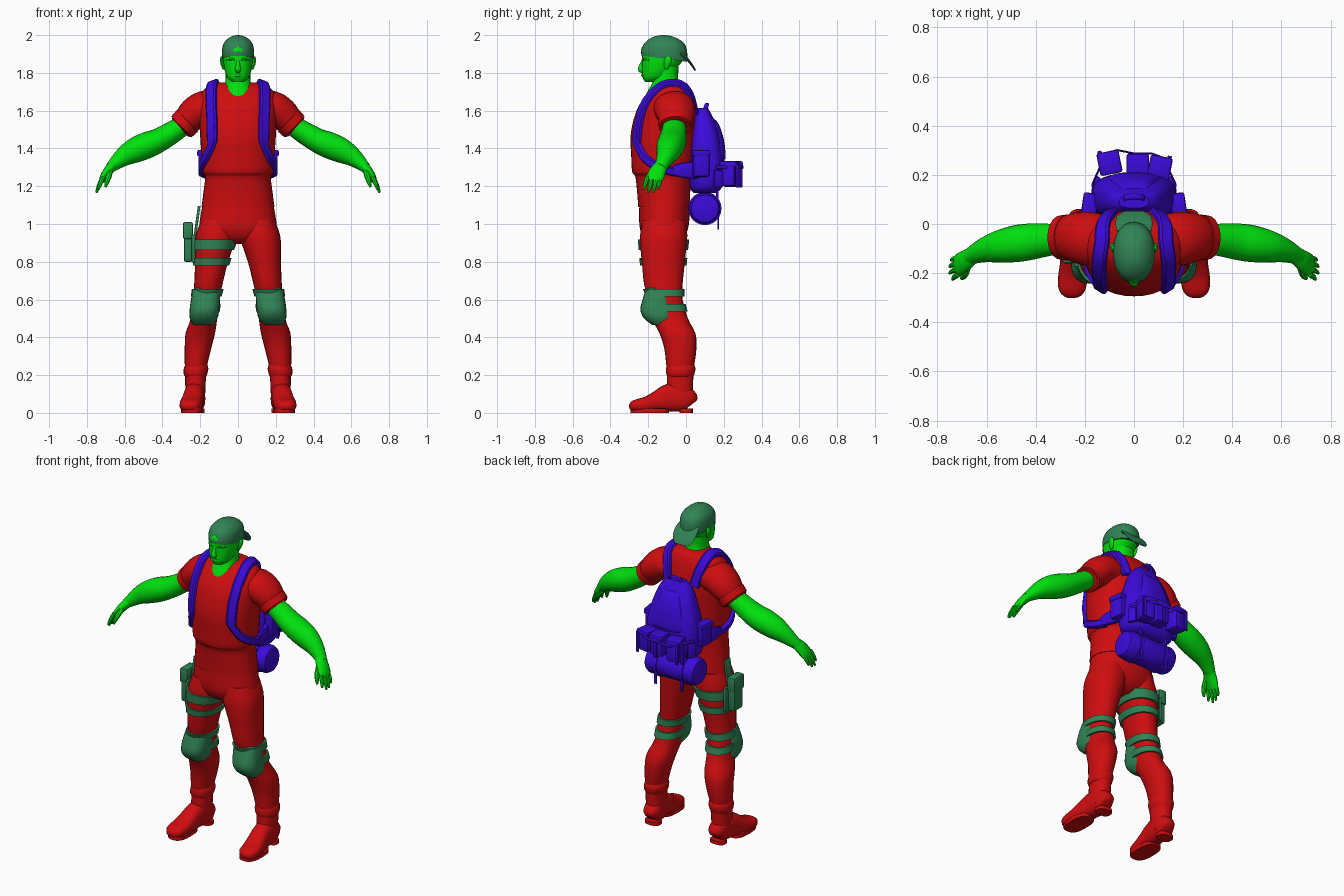
import bpy, bmesh, math
from mathutils import Vector, Matrix
from mathutils.bvhtree import BVHTree


def material(name, rgb):
    m = bpy.data.materials.new(name)
    m.diffuse_color = (*rgb, 1)
    return m


SKIN = material("bright_green", (0.0, 0.75, 0.004))
RED = material("red", (0.62, 0.004, 0.005))
BLUE = material("violet_blue", (0.045, 0.003, 0.70))
TEAL = material("dull_green", (0.03, 0.23, 0.09))


def finish(name, bm, mat):
    bmesh.ops.recalc_face_normals(bm, faces=bm.faces)
    me = bpy.data.meshes.new(name)
    bm.to_mesh(me)
    bm.free()
    me.materials.append(mat)
    ob = bpy.data.objects.new(name, me)
    bpy.context.collection.objects.link(ob)
    return ob


def curve(rows, k=3):
    """Catmull-Rom interpolation of equal-length rows."""
    out = []
    for i in range(len(rows) - 1):
        p0, p1 = rows[max(i - 1, 0)], rows[i]
        p2, p3 = rows[i + 1], rows[min(i + 2, len(rows) - 1)]
        for j in range(k):
            t = j / k
            out.append(tuple(0.5 * (2 * b + (c - a) * t + (2 * a - 5 * b + 4 * c - d) * t * t
                                    + (3 * b - a - 3 * c + d) * t ** 3)
                             for a, b, c, d in zip(p0, p1, p2, p3)))
    return out + [tuple(rows[-1])]


def skin_rings(name, rings, mat):
    bm = bmesh.new()
    vs = [[bm.verts.new(p) for p in r] for r in rings]
    n = len(vs[0])
    for a, b in zip(vs, vs[1:]):
        for i in range(n):
            bm.faces.new((a[i], a[(i + 1) % n], b[(i + 1) % n], b[i]))
    bm.faces.new(vs[0])
    bm.faces.new(vs[-1])
    return finish(name, bm, mat)


def oval(n, e):
    for i in range(n):
        c, s = math.cos(2 * math.pi * i / n), math.sin(2 * math.pi * i / n)
        yield (math.copysign(abs(c) ** (2 / e), c), math.copysign(abs(s) ** (2 / e), s))


def loft(name, rows, mat, s=1, n=24, e=2.2, k=3):
    """Level rings: cx, cy, z, rx, ry, tilt (z rise per unit y)."""
    rows = [tuple(r) + (0,) * (6 - len(r)) for r in rows]
    rings = [[(s * (cx + rx * u), cy + ry * v, z + t * ry * v) for u, v in oval(n, e)]
             for cx, cy, z, rx, ry, t in (curve(rows, k) if k > 1 else rows)]
    return skin_rings(name, rings, mat)


def sweep(name, rows, mat, ref=(0, 1, 0), s=1, n=16, e=2.0, k=3):
    """Rings across a path: x, y, z, radius along ref, radius across."""
    rows = curve(rows, k) if k > 1 else rows
    pts = [Vector(r[:3]) for r in rows]
    rings = []
    for i, r in enumerate(rows):
        t = (pts[min(i + 1, len(pts) - 1)] - pts[max(i - 1, 0)]).normalized()
        a = Vector(ref)
        a = (a - t * a.dot(t)).normalized()
        b = t.cross(a)
        ring = [pts[i] + a * (r[3] * u) + b * (r[4] * v) for u, v in oval(n, e)]
        rings.append([(s * p.x, p.y, p.z) for p in ring])
    return skin_rings(name, rings, mat)


def box(name, loc, size, mat, rot=(0, 0, 0), bevel=0.01):
    bm = bmesh.new()
    bmesh.ops.create_cube(bm, size=1)
    bmesh.ops.scale(bm, vec=size, verts=bm.verts)
    if bevel:
        bmesh.ops.bevel(bm, geom=bm.edges[:], offset=bevel, segments=2, affect='EDGES', profile=0.5)
    for i, ax in enumerate('XYZ'):
        bmesh.ops.rotate(bm, verts=bm.verts, matrix=Matrix.Rotation(rot[i], 3, ax))
    bmesh.ops.translate(bm, vec=loc, verts=bm.verts)
    return finish(name, bm, mat)


# Shirt body with a small overhang above the waist, and trouser seat
shirt = loft("shirt", [(0, -.115, 1.09, .193, .138), (0, -.118, 1.16, .184, .14), (0, -.12, 1.25, .174, .148),
                       (0, -.122, 1.275, .188, .163), (0, -.12, 1.36, .193, .17), (0, -.12, 1.46, .2, .174),
                       (0, -.11, 1.55, .205, .168), (0, -.10, 1.63, .208, .148), (0, -.085, 1.695, .192, .115),
                       (0, -.075, 1.735, .148, .085), (0, -.07, 1.75, .095, .06)], RED, n=36)
loft("trouser_seat", [(0, -.115, 1.105, .187, .132), (0, -.115, 1.03, .2, .133), (0, -.117, .97, .2, .126),
                      (0, -.118, .92, .13, .10), (0, -.118, .895, .06, .06)], RED, n=32)

# Neck and head
loft("neck", [(0, -.125, 1.68, .07, .102, .35), (0, -.12, 1.72, .074, .086, .25),
              (0, -.11, 1.76, .066, .068, .15), (0, -.105, 1.83, .066, .066)], SKIN)
loft("head", [(0, -.187, 1.752, .028, .03), (0, -.168, 1.772, .054, .06), (0, -.152, 1.80, .067, .08),
              (0, -.135, 1.84, .076, .098), (0, -.12, 1.88, .08, .113), (0, -.115, 1.93, .078, .113),
              (0, -.115, 1.97, .055, .085)], SKIN)
sweep("nose", [(0, -.222, 1.872, .008, .008), (0, -.236, 1.84, .011, .012), (0, -.24, 1.818, .017, .016),
               (0, -.228, 1.806, .011, .008)], SKIN, ref=(1, 0, 0), n=10)
sweep("lips", [(-.026, -.222, 1.785, .004, .004), (0, -.231, 1.787, .009, .007),
               (.026, -.222, 1.785, .004, .004)], SKIN, ref=(0, 0, 1), n=8)
for s in (1, -1):
    sweep("brow", [(.012, -.228, 1.867, .006, .007), (.035, -.222, 1.873, .008, .009),
                   (.06, -.195, 1.868, .005, .006)], SKIN, ref=(0, 0, 1), s=s, n=8)
    sweep("ear", [(.076, -.105, 1.82, .008, .006), (.084, -.10, 1.845, .018, .008),
                  (.088, -.095, 1.87, .02, .008), (.086, -.095, 1.887, .01, .005)], SKIN, s=s, n=10)

# Cap worn backwards: crown, bill, opening above the forehead
loft("cap_crown", [(0, -.115, 1.875, .083, .121, -.13), (0, -.115, 1.91, .085, .122, -.05),
                   (0, -.115, 1.95, .079, .11), (0, -.117, 1.978, .058, .08), (0, -.12, 1.995, .03, .042),
                   (0, -.12, 2.0, .006, .009)], TEAL, n=28)
sweep("cap_bill", [(0, -.03, 1.905, .07, .012), (0, .0, 1.88, .075, .008), (0, .03, 1.843, .07, .006),
                   (0, .05, 1.812, .045, .004)], TEAL, ref=(1, 0, 0), n=16, e=2.5)
sweep("cap_opening", [(0, -.234, 1.912, .026, .005), (0, -.2325, 1.925, .022, .005),
                      (0, -.227, 1.938, .007, .004)], SKIN, ref=(1, 0, 0), n=12)

LEG = [(.105, -.115, 1.02, .09, .115), (.115, -.118, .94, .108, .125), (.13, -.12, .86, .098, .12),
       (.143, -.12, .78, .085, .112), (.157, -.12, .68, .075, .102), (.17, -.108, .6, .07, .09),
       (.18, -.085, .5, .07, .095), (.2, -.045, .42, .078, .095), (.212, -.03, .34, .07, .085),
       (.222, -.03, .26, .06, .075), (.224, -.03, .23, .056, .069)]
LEG_FINE = curve(LEG, 8)


def leg_band(name, z, h, s, mat, grow=.011):
    rows = []
    for zz, g in ((z - h / 2, 0), (z - h / 2, grow), (z + h / 2, grow), (z + h / 2, 0)):
        r = min(LEG_FINE, key=lambda q: abs(q[2] - zz))
        rows.append((r[0], r[1], zz, r[3] + g, r[4] + g))
    loft(name, rows, mat, s, k=1)


for s in (1, -1):
    # Sleeve with rolled cuff
    sweep("sleeve", [(.12, -.07, 1.61, .105, .085), (.18, -.062, 1.615, .11, .09), (.235, -.055, 1.58, .103, .087),
                     (.275, -.055, 1.54, .088, .074), (.305, -.055, 1.51, .08, .066)], RED, s=s, n=20)
    sweep("sleeve_cuff", [(.265, -.055, 1.549, .082, .068), (.269, -.055, 1.545, .094, .08),
                          (.299, -.055, 1.515, .09, .077), (.305, -.055, 1.51, .07, .06)], RED, s=s, n=20, k=1)
    # Arm, palm, fingers and thumb
    sweep("arm", [(.25, -.06, 1.55, .06, .05), (.34, -.064, 1.49, .065, .058), (.42, -.072, 1.443, .074, .064),
                  (.48, -.08, 1.418, .075, .07), (.55, -.092, 1.388, .066, .066), (.61, -.107, 1.353, .05, .05),
                  (.66, -.128, 1.312, .036, .033), (.675, -.137, 1.298, .034, .028)], SKIN, s=s, n=20)
    sweep("palm", [(.655, -.126, 1.316, .033, .028), (.685, -.147, 1.285, .043, .026),
                   (.71, -.163, 1.25, .046, .021), (.722, -.17, 1.228, .042, .014)], SKIN, s=s, n=14)
    for i, (y0, y1, x1, z1) in enumerate(((-.204, -.226, .738, 1.183), (-.18, -.2, .75, 1.166),
                                          (-.157, -.173, .75, 1.168), (-.137, -.147, .744, 1.185))):
        sweep("finger", [(.713, y0, 1.25, .012, .012), ((.722 + x1) / 2, (y0 + y1) / 2, (1.24 + z1) / 2, .011, .011),
                         (x1, y1, z1, .006, .006)], SKIN, s=s, n=8)
    sweep("thumb", [(.675, -.165, 1.287, .016, .016), (.685, -.198, 1.25, .015, .015),
                    (.695, -.215, 1.22, .012, .012), (.702, -.222, 1.196, .006, .006)], SKIN, s=s, n=8)
    # Leg, gathered hem, boot
    loft("trouser_leg", LEG, RED, s)
    loft("trouser_hem", [(.224, -.03, .19, .054, .066), (.225, -.03, .205, .062, .074),
                         (.222, -.028, .235, .065, .078), (.22, -.028, .26, .056, .07)], RED, s)
    loft("boot_shaft", [(.226, -.025, .05, .052, .058), (.226, -.032, .12, .053, .068),
                        (.224, -.03, .215, .056, .07)], RED, s)
    sweep("boot_foot", [(.222, .036, .05, .026, .028), (.223, .022, .062, .047, .056),
                        (.227, -.03, .08, .054, .074), (.233, -.09, .08, .054, .074), (.24, -.15, .062, .057, .056),
                        (.248, -.21, .046, .06, .04), (.253, -.26, .039, .056, .033),
                        (.256, -.288, .034, .04, .024), (.257, -.3, .032, .016, .01)],
          RED, ref=(1, 0, 0), s=s, n=20, e=2.6)
    for nm, y0, y1, x0, x1, w in (("boot_heel", .036, -.035, .223, .227, .048), ("boot_sole", -.09, -.295, .236, .256, .057)):
        m = (y0 + y1) / 2
        loft(nm, [((x0 + x1) / 2, m, z, w, (y0 - y1) / 2) for z in (0, .022)], RED, s, e=2.8, k=1)
    # Knee pad with two straps
    loft("knee_pad", [(.165, -.15, .665, .058, .055), (.167, -.15, .645, .07, .066), (.172, -.152, .6, .077, .078),
                      (.178, -.155, .545, .078, .087), (.182, -.142, .5, .073, .08),
                      (.186, -.13, .465, .05, .048)], TEAL, s, e=2.6)
    leg_band("knee_strap", .635, .04, s, TEAL)
    leg_band("knee_strap", .557, .04, s, TEAL)

# Thigh holster on one leg
leg_band("thigh_strap", .89, .055, -1, TEAL)
leg_band("thigh_strap", .80, .038, -1, TEAL)
box("holster", (-.264, -.11, .895), (.045, .085, .19), TEAL)
box("holster_flap", (-.265, -.11, .965), (.054, .10, .09), TEAL)
box("holster_plate", (-.235, -.11, .87), (.02, .13, .15), TEAL, bevel=.005)
box("holster_hanger", (-.217, -.11, 1.015), (.014, .05, .16), TEAL, rot=(0, .14, 0), bevel=.003)

# Backpack body with outer pocket and lid handle
loft("backpack", [(0, .10, 1.165, .12, .06), (0, .105, 1.195, .162, .085), (0, .11, 1.29, .172, .096),
                  (0, .105, 1.4, .16, .088), (0, .10, 1.5, .13, .07), (0, .09, 1.575, .098, .048),
                  (0, .09, 1.615, .06, .025)], BLUE, n=28, e=2.8)
loft("backpack_pocket", [(0, .15, 1.34, .11, .055), (0, .15, 1.36, .12, .06), (0, .145, 1.45, .095, .055),
                         (0, .128, 1.53, .07, .045), (0, .115, 1.56, .05, .03)], BLUE, e=3)
sweep("carry_handle", [(-.04, .10, 1.60, .012, .006), (-.03, .11, 1.632, .012, .006), (.03, .11, 1.632, .012, .006),
                       (.04, .10, 1.60, .012, .006)], BLUE, n=8)
# Pouches, webbing and hanging ends on the back of the pack
for x, y, a, h in ((-.10, .245, .2, .13), (.015, .235, 0, .12), (.105, .225, -.2, .12)):
    box("back_pouch", (x, y, 1.26), (.085, .085, h), BLUE, rot=(0, 0, a), bevel=.014)
    box("pouch_flap", (x, y + .004, 1.315), (.092, .094, .035), BLUE, rot=(0, 0, a), bevel=.01)
    box("pouch_strap", (x - a * .2, y + .046, 1.255), (.018, .012, .125), BLUE, rot=(0, 0, a), bevel=.003)
sweep("pouch_webbing", [(-.17, .16, 1.3, .009, .004), (-.10, .292, 1.3, .009, .004), (0, .287, 1.3, .009, .004),
                        (.105, .275, 1.3, .009, .004), (.17, .16, 1.3, .009, .004)], BLUE, ref=(0, 0, 1), n=8)

# Bed roll with two straps and loose tails
sweep("bed_roll", [(-.172, .10, 1.082, .045, .045), (-.165, .10, 1.082, .072, .072), (-.145, .10, 1.082, .082, .082),
                   (.145, .10, 1.082, .082, .082), (.165, .10, 1.082, .072, .072),
                   (.172, .10, 1.082, .045, .045)], BLUE, n=24, k=1)
for x in (-.09, .09):
    sweep("roll_strap", [(x - .012, .10, 1.082, .08, .08), (x - .012, .10, 1.082, .088, .088),
                         (x + .012, .10, 1.082, .088, .088), (x + .012, .10, 1.082, .08, .08)][1:3],
          BLUE, n=24, k=1)
    box("roll_strap_tail", (x, .172, 1.015), (.02, .008, .09), BLUE, bevel=.002)
    box("roll_strap_hanger", (x, .165, 1.165), (.02, .014, .06), BLUE, bevel=.003)

# Shoulder straps laid over the shirt, hip wings and side pouches
bm = bmesh.new()
bm.from_mesh(shirt.data)
bm.normal_update()
tree = BVHTree.FromBMesh(bm)
PATH = curve([(.10, .075, 1.58), (.115, .04, 1.67), (.135, -.06, 1.76), (.145, -.15, 1.73), (.15, -.24, 1.63),
              (.153, -.28, 1.52), (.16, -.28, 1.42), (.185, -.22, 1.345), (.20, -.12, 1.29), (.195, -.03, 1.27)], 4)
hits = [tree.find_nearest(Vector(p)) for p in PATH]
bm.free()
for s in (1, -1):
    rings = []
    for i, (p, nrm, _, _) in enumerate(hits):
        lo, hi = max(i - 1, 0), min(i + 1, len(hits) - 1)
        nrm = (hits[lo][1] + nrm + hits[hi][1]).normalized()
        side = (hits[hi][0] - hits[lo][0]).cross(nrm).normalized()
        w = .03 if i < 24 else .022
        ring = [p + side * a * w + nrm * b for a, b in ((-1, -.012), (-1, .012), (-.7, .02), (.7, .02), (1, .012), (1, -.012))]
        rings.append([(s * q.x, q.y, q.z) for q in ring])
    skin_rings("shoulder_strap", rings, BLUE)
    sweep("hip_wing", [(.188, -.085, 1.285, .012, .008), (.187, -.04, 1.285, .035, .012), (.175, .02, 1.285, .045, .018),
                       (.155, .07, 1.29, .05, .02)], BLUE, ref=(0, 0, 1), s=s, n=12, e=3)
    box("side_pouch", (s * .178, .078, 1.32), (.055, .09, .14), BLUE, rot=(0, 0, s * .15), bevel=.014)
    box("side_pouch_flap", (s * .18, .078, 1.375), (.062, .097, .035), BLUE, rot=(0, 0, s * .15), bevel=.01)
    box("side_strap", (s * .155, .17, 1.24), (.02, .05, .09), BLUE, rot=(0, 0, s * .5), bevel=.005)

# Smooth shading with crisp edges
for ob in bpy.context.scene.objects:
    ob.select_set(True)
    bpy.context.view_layer.objects.active = ob
bpy.ops.object.shade_smooth_by_angle(angle=math.radians(40))
